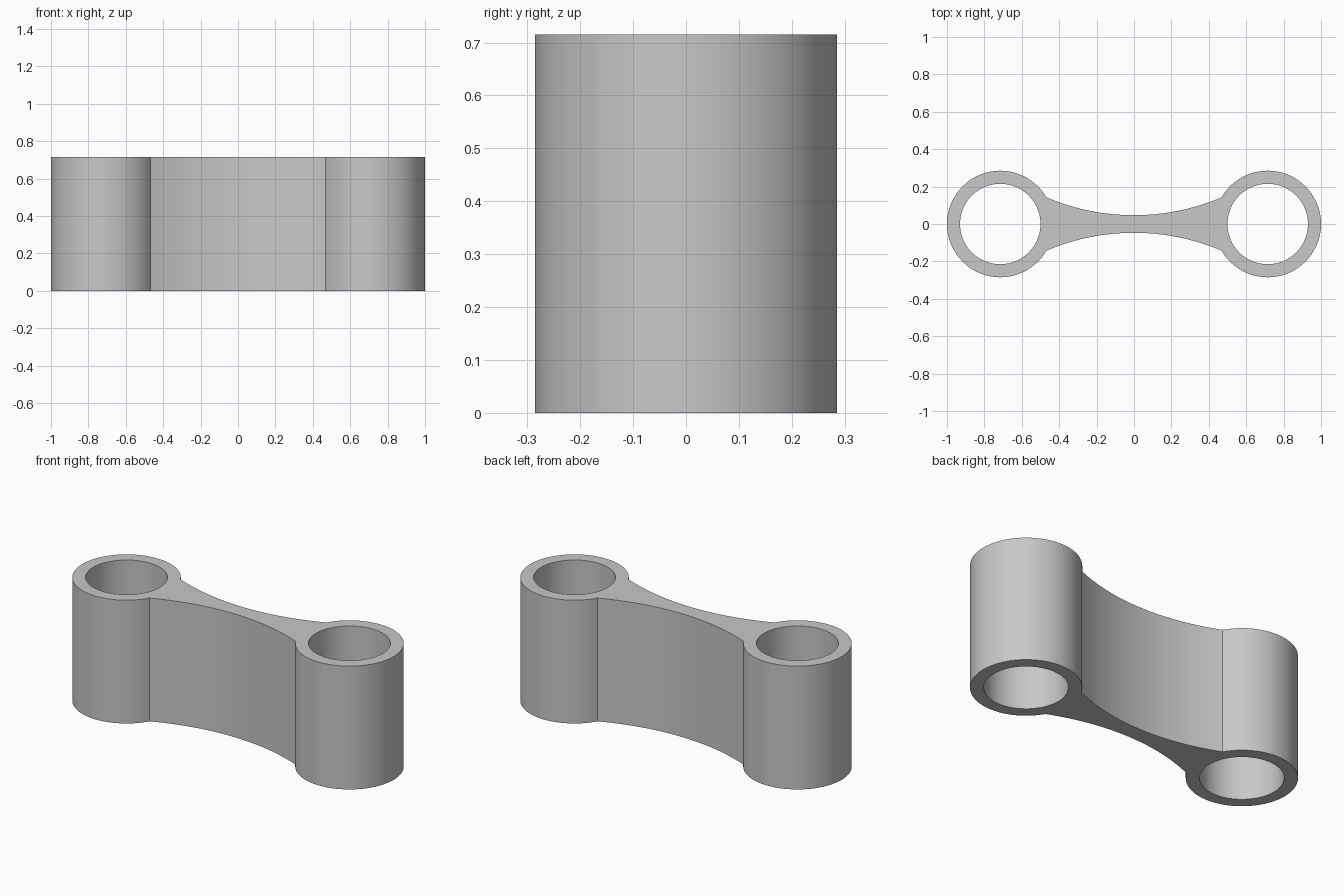
import bpy, bmesh
from math import cos, sin, asin, pi, radians

cube = bpy.data.objects.get("Cube")
if cube:
    bpy.data.objects.remove(cube)

HEIGHT = 0.715
CENTRE = 0.715       # distance of each ring from the middle
OUTER, BORE = 0.285, 0.215
JOIN = radians(150)  # where the web meets a ring
WAIST = 0.047        # half thickness of the web at the middle


def arc(cx, cy, r, start, end, steps):
    """Points along an arc, leaving out the last one."""
    return [(cx + r * cos(start + (end - start) * i / steps),
             cy + r * sin(start + (end - start) * i / steps)) for i in range(steps)]


# Radius of the concave web sides, from chord and sagitta
half_chord = CENTRE + OUTER * cos(JOIN)
sag = OUTER * sin(JOIN) - WAIST
web_r = (half_chord ** 2 + sag ** 2) / (2 * sag)
web_a = asin(half_chord / web_r)

# Outline: left ring, back web, right ring, front web
outline = arc(CENTRE, 0, OUTER, -JOIN, JOIN, 60)
outline += arc(0, WAIST + web_r, web_r, -pi / 2 + web_a, -pi / 2 - web_a, 24)
outline += arc(-CENTRE, 0, OUTER, pi - JOIN, pi + JOIN, 60)
outline += arc(0, -WAIST - web_r, web_r, pi / 2 + web_a, pi / 2 - web_a, 24)
bores = [arc(side * CENTRE, 0, BORE, 0, 2 * pi, 72) for side in (-1, 1)]

# Fill the outline around the bores and raise it
bm = bmesh.new()
for loop in [outline] + bores:
    verts = [bm.verts.new((x, y, 0)) for x, y in loop]
    for a, b in zip(verts, verts[1:] + verts[:1]):
        bm.edges.new((a, b))
bmesh.ops.triangle_fill(bm, edges=bm.edges[:], use_beauty=True, normal=(0, 0, 1))
raised = bmesh.ops.extrude_face_region(bm, geom=bm.faces[:], use_keep_orig=True)
top = [v for v in raised["geom"] if isinstance(v, bmesh.types.BMVert)]
bmesh.ops.translate(bm, verts=top, vec=(0, 0, HEIGHT))
bmesh.ops.recalc_face_normals(bm, faces=bm.faces[:])

mesh = bpy.data.meshes.new("double_ring_link")
bm.to_mesh(mesh)
bm.free()
link = bpy.data.objects.new("double_ring_link", mesh)
bpy.context.collection.objects.link(link)

# Plain grey
grey = bpy.data.materials.new("grey")
grey.use_nodes = True
colour = (0.58, 0.58, 0.58, 1)
grey.diffuse_color = colour
grey.node_tree.nodes["Principled BSDF"].inputs["Base Color"].default_value = colour
mesh.materials.append(grey)

bpy.ops.object.select_all(action="DESELECT")
link.select_set(True)
bpy.context.view_layer.objects.active = link
bpy.ops.object.shade_smooth_by_angle(angle=radians(25))
